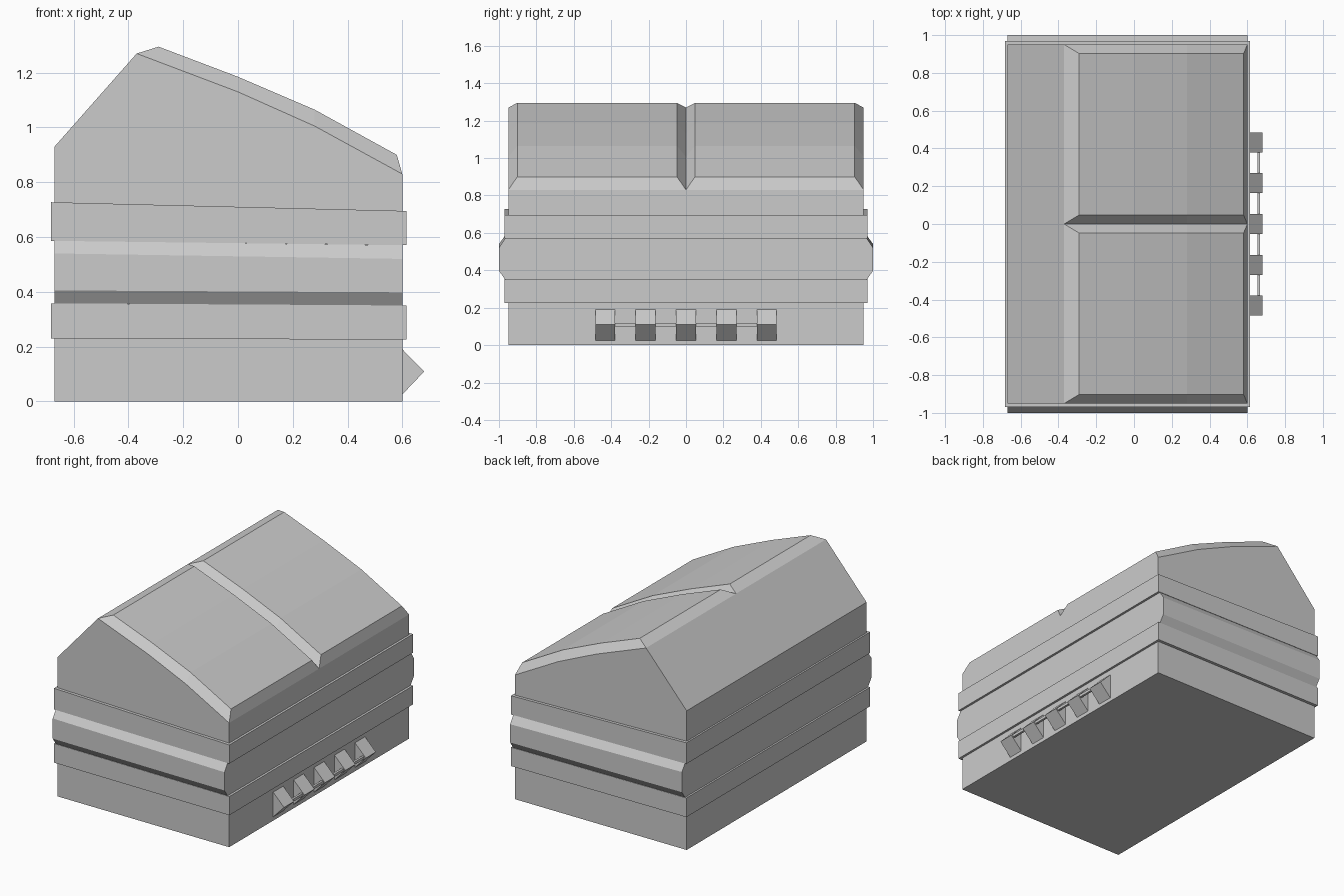
import bpy, bmesh

if "Cube" in bpy.data.objects:
    bpy.data.objects.remove(bpy.data.objects["Cube"])

grey = bpy.data.materials.new("plain_grey")
grey.diffuse_color = (0.6, 0.6, 0.6, 1)
grey.use_nodes = True
grey.node_tree.nodes["Principled BSDF"].inputs["Base Color"].default_value = grey.diffuse_color


def loft(name, rings, caps=True):
    """Skin a row of closed (x, z) profiles, each given as (y, points)."""
    bm = bmesh.new()
    rows = [[bm.verts.new((x, y, z)) for x, z in pts] for y, pts in rings]
    n = len(rows[0])
    for a, b in zip(rows, rows[1:]):
        for i in range(n):
            j = (i + 1) % n
            bm.faces.new((a[i], a[j], b[j], b[i]))
    if caps:
        bm.faces.new(rows[0])
        bm.faces.new(rows[-1])
    bmesh.ops.remove_doubles(bm, verts=bm.verts, dist=0.0005)
    bmesh.ops.recalc_face_normals(bm, faces=bm.faces)
    mesh = bpy.data.meshes.new(name)
    bm.to_mesh(mesh)
    bm.free()
    mesh.materials.append(grey)
    obj = bpy.data.objects.new(name, mesh)
    bpy.context.collection.objects.link(obj)
    return obj


def prism(name, pts, y0, y1):
    return loft(name, [(y0, pts), (y1, pts)])


# Main body, with its sloping upper curve
roof_low = [(-0.37, 1.27), (0, 1.13), (0.28, 1.005), (0.60, 0.83)]
roof_high = [(-0.29, 1.295), (0, 1.185), (0.28, 1.065), (0.58, 0.90)]
prism("body", [(-0.67, 0), (-0.67, 0.93)] + roof_low + [(0.60, 0)], -0.95, 0.95)

# Two bevelled roof panels that leave a V groove between them
thin = roof_low + roof_low[::-1]
thick = roof_high + roof_low[::-1]
for side, y0 in (("front", -0.95), ("back", 0.0)):
    loft("roof_panel_" + side,
         [(y0, thin), (y0 + 0.048, thick), (y0 + 0.902, thick), (y0 + 0.95, thin)],
         caps=False)

# Raised bands running all the way round
prism("lower_band", [(-0.682, 0.23), (0.615, 0.225), (0.615, 0.35), (-0.682, 0.358)], -0.97, 0.97)
prism("upper_band", [(-0.682, 0.586), (0.615, 0.57), (0.615, 0.695), (-0.682, 0.727)], -0.97, 0.97)

# Bulging middle band, bevelled on the front and back sides
wide = [(-0.67, 0.358), (0.60, 0.35), (0.60, 0.57), (-0.67, 0.586)]
slim = [(-0.67, 0.405), (0.60, 0.398), (0.60, 0.52), (-0.67, 0.54)]
loft("middle_band", [(-1, slim), (-0.967, wide), (0.967, wide), (1, slim)])

# Row of wedge teeth and the thin rod joining them
for i in range(5):
    y = (i - 2) * 0.216
    prism(f"tooth_{i + 1}", [(0.60, 0.025), (0.68, 0.109), (0.60, 0.19)], y - 0.053, y + 0.053)
prism("tooth_rod", [(0.653, 0.1), (0.668, 0.1), (0.668, 0.118), (0.653, 0.118)], -0.43, 0.43)
